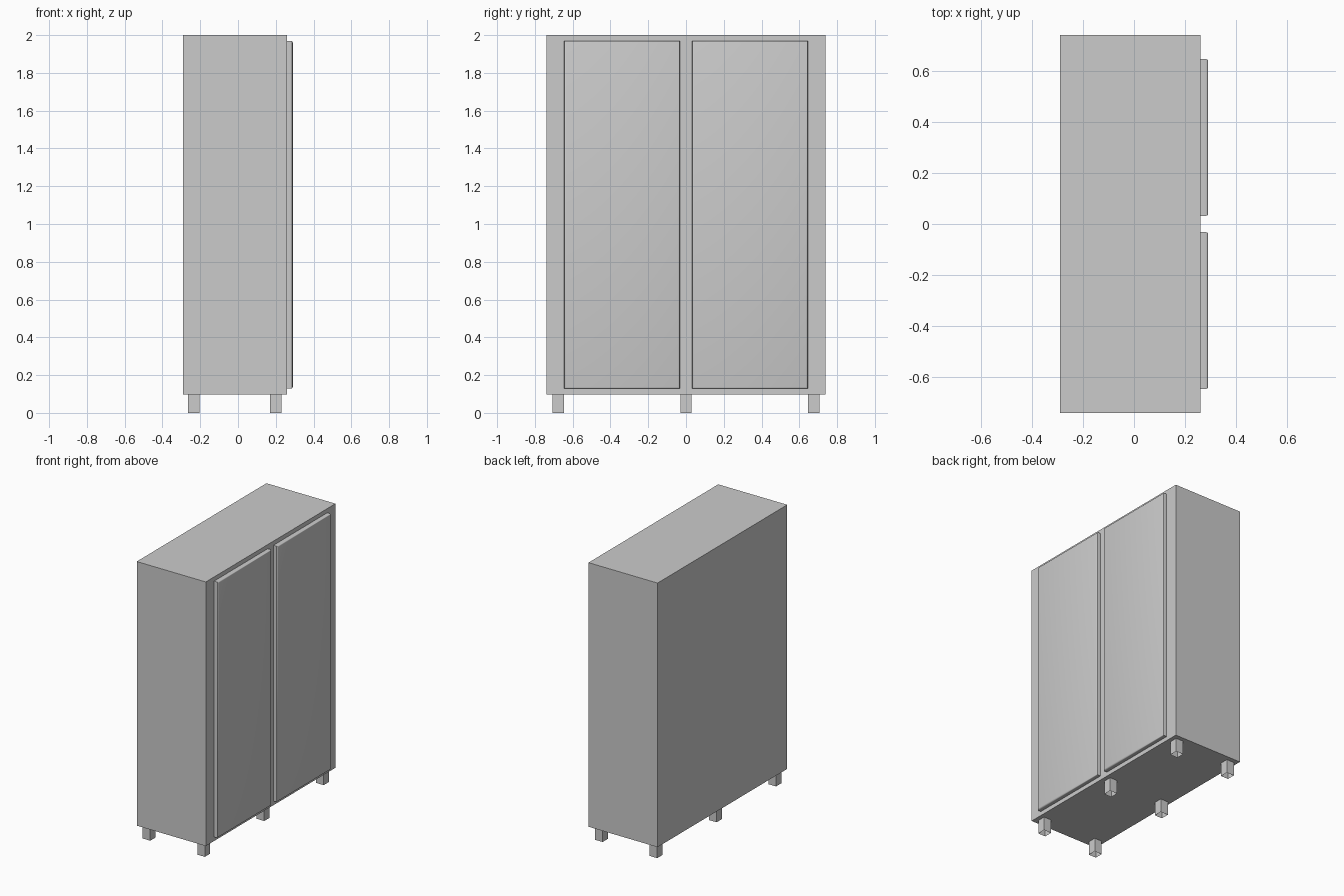
import bpy, bmesh
from mathutils import Vector

if "Cube" in bpy.data.objects:
    bpy.data.objects.remove(bpy.data.objects["Cube"])


def box(name, lo, hi, edit=None):
    """Axis-aligned box from corner to corner, with an optional bmesh edit."""
    lo, hi = Vector(lo), Vector(hi)
    bm = bmesh.new()
    bmesh.ops.create_cube(bm, size=1)
    for v in bm.verts:
        v.co = (lo + hi) / 2 + v.co * (hi - lo)
    bm.normal_update()
    if edit:
        edit(bm)
    mesh = bpy.data.meshes.new(name)
    bm.to_mesh(mesh)
    bm.free()
    obj = bpy.data.objects.new(name, mesh)
    bpy.context.collection.objects.link(obj)
    return obj


def round_front(bm):
    front = next(f for f in bm.faces if f.normal.x > 0.9)
    bmesh.ops.bevel(bm, geom=list(front.edges), offset=0.009, segments=3,
                    profile=0.5, affect='EDGES')


def open_ends(bm):
    ends = [f for f in bm.faces if abs(f.normal.z) > 0.9]
    bmesh.ops.delete(bm, geom=ends, context='FACES_ONLY')


# Cabinet body
box("cabinet_body", (-0.29, -0.738, 0.098), (0.26, 0.738, 2.0))

# Two doors with rounded front edges, set on the +x face
for side, y0, y1 in (("left", -0.645, -0.032), ("right", 0.032, 0.645)):
    door = box(side + "_door", (0.26, y0, 0.128), (0.29, y1, 1.97), round_front)
    bpy.context.view_layer.objects.active = door
    door.select_set(True)
    bpy.ops.object.shade_smooth_by_angle()
    door.select_set(False)

# Six hollow square legs, open at the bottom
for row, x in (("back", -0.235), ("front", 0.20)):
    for place, y in (("left", -0.676), ("middle", 0.0), ("right", 0.676)):
        box(f"{row}_{place}_leg", (x - 0.03, y - 0.03, 0.0),
            (x + 0.03, y + 0.03, 0.098), open_ends)
